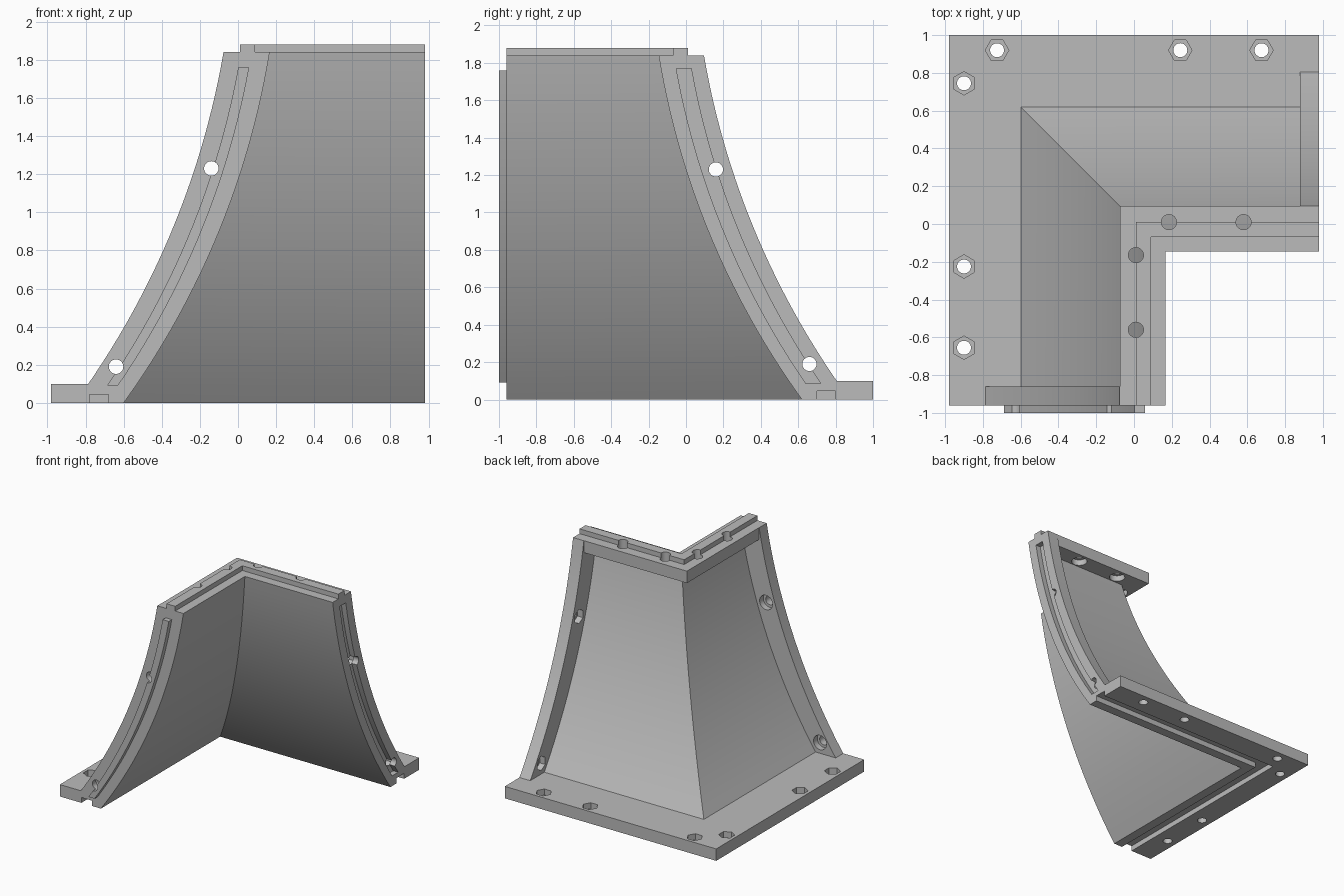
import bpy, bmesh, math
from mathutils import Matrix, Vector

if "Cube" in bpy.data.objects:
    bpy.data.objects.remove(bpy.data.objects["Cube"])

FRONT, RIGHT, SYM = -0.96, 0.98, 0.02   # end planes; mirror line is x + y = SYM
STEPS = 24


def flare(z):
    """x of the inner wall surface (a circular arc) at height z."""
    return -4.107 + math.sqrt(4.33 ** 2 - (z - 2.539) ** 2)


def curve(z0, z1, off):
    zs = [z0 + (z1 - z0) * i / STEPS for i in range(STEPS + 1)]
    return [(flare(z) - (off(z) if callable(off) else off), z) for z in zs]


def mirror(p):
    return (SYM - p[1], SYM - p[0], p[2])


def loft(name, rings):
    """Closed solid through a list of matching rings, capped at both ends."""
    bm = bmesh.new()
    rows = [[bm.verts.new(p) for p in ring] for ring in rings]
    n = len(rows[0])
    for a, b in zip(rows, rows[1:]):
        for i in range(n):
            j = (i + 1) % n
            bm.faces.new((a[i], a[j], b[j], b[i]))
    bm.faces.new(rows[0])
    bm.faces.new(rows[-1])
    return finish(name, bm)


def finish(name, bm):
    bmesh.ops.recalc_face_normals(bm, faces=bm.faces)
    me = bpy.data.meshes.new(name)
    bm.to_mesh(me)
    bm.free()
    ob = bpy.data.objects.new(name, me)
    bpy.context.collection.objects.link(ob)
    return ob


def slab(name, outline, y0, y1, flip=False):
    """Extrude an x-z outline along y, optionally mirrored to the other arm."""
    rings = [[(x, y, z) for x, z in outline] for y in (y0, y1)]
    if flip:
        rings = [[mirror(p) for p in r] for r in rings]
    return loft(name, rings)


def bore(start, end, r, sides=32, flip=False):
    """Cylinder or hex prism between two points."""
    if flip:
        start, end = mirror(start), mirror(end)
    a, b = Vector(start), Vector(end)
    d = b - a
    if abs(d.z) > 1e-6:
        rot = Matrix.Rotation(math.pi / 2 if flip else 0, 4, 'Z')
    else:
        rot = d.to_track_quat('Z', 'Y').to_matrix().to_4x4()
    bm = bmesh.new()
    bmesh.ops.create_cone(bm, cap_ends=True, segments=sides, radius1=r, radius2=r,
                          depth=d.length, matrix=Matrix.Translation((a + b) / 2) @ rot)
    return finish("bolt_cutter", bm)


def combine(target, other, op):
    m = target.modifiers.new("bool", 'BOOLEAN')
    m.operation, m.solver, m.object = op, 'EXACT', other
    bpy.context.view_layer.objects.active = target
    bpy.ops.object.modifier_apply(modifier=m.name)
    bpy.data.objects.remove(other)


# Main section: curved wall, top flange with tongue, base plate with groove
section = curve(0, 1.84, 0) + [
    (0.09, 1.84), (0.09, 1.88), (0.01, 1.88), (0.01, 1.84), (-0.075, 1.84), (-0.075, 1.74)]
section += curve(1.74, 0.1, 0.07) + [
    (-0.98, 0.1), (-0.98, 0), (-0.78, 0), (-0.78, 0.045), (-0.68, 0.045), (-0.68, 0)]
shell = loft("corner_shell", [
    [(s, FRONT, z) for s, z in section],
    [(s, SYM - s, z) for s, z in section],
    [(RIGHT, SYM - s, z) for s, z in section]])

# End flanges on both arms
rib = curve(0.05, 1.84, 0.03) + curve(1.84, 0.05, lambda z: 0.257 - 0.008 * z)
for flip in (False, True):
    combine(shell, slab("end_flange", rib, FRONT, FRONT + 0.1, flip), 'UNION')

# Tongue on the front end, matching groove in the right end
tongue = curve(0.09, 1.76, 0.094) + curve(1.76, 0.09, 0.151)
combine(shell, slab("end_tongue", tongue, -1.0, FRONT + 0.03), 'UNION')
groove = curve(0.085, 1.77, 0.082) + curve(1.77, 0.085, 0.162)
combine(shell, slab("groove_cutter", groove, -1.02, FRONT + 0.045, True), 'DIFFERENCE')

# Bolt holes, the same on both arms
for flip in (False, True):
    cutters = []
    # base plate: round hole with hex pocket above
    for y in (0.745, -0.225, -0.655):
        cutters.append(bore((-0.9, y, -0.05), (-0.9, y, 0.15), 0.037, 32, flip))
        cutters.append(bore((-0.9, y, 0.05), (-0.9, y, 0.15), 0.062, 6, flip))
    # top flange: round hole with counterbore below
    for y in (-0.165, -0.56):
        cutters.append(bore((0.01, y, 1.72), (0.01, y, 1.92), 0.04, 32, flip))
        cutters.append(bore((0.01, y, 1.72), (0.01, y, 1.79), 0.062, 32, flip))
    # end flanges: counterbores at the front, hex pockets at the right
    for x, z in ((-0.14, 1.23), (-0.64, 0.19)):
        cutters.append(bore((x, -1.05, z), (x, -0.84, z), 0.038, 32, flip))
        cutters.append(bore((x, -0.91, z), (x, -0.84, z), 0.06, 6 if flip else 32, flip))
    for c in cutters:
        combine(shell, c, 'DIFFERENCE')

# Finish: one grey, smooth curves with sharp edges
mat = bpy.data.materials.new("plain_grey")
mat.diffuse_color = (0.5, 0.5, 0.5, 1)
mat.use_nodes = True
mat.node_tree.nodes["Principled BSDF"].inputs["Base Color"].default_value = mat.diffuse_color
shell.data.materials.clear()
shell.data.materials.append(mat)
for p in shell.data.polygons:
    p.material_index = 0
bpy.ops.object.select_all(action='DESELECT')
shell.select_set(True)
bpy.context.view_layer.objects.active = shell
bpy.ops.object.shade_smooth_by_angle(angle=math.radians(25))
